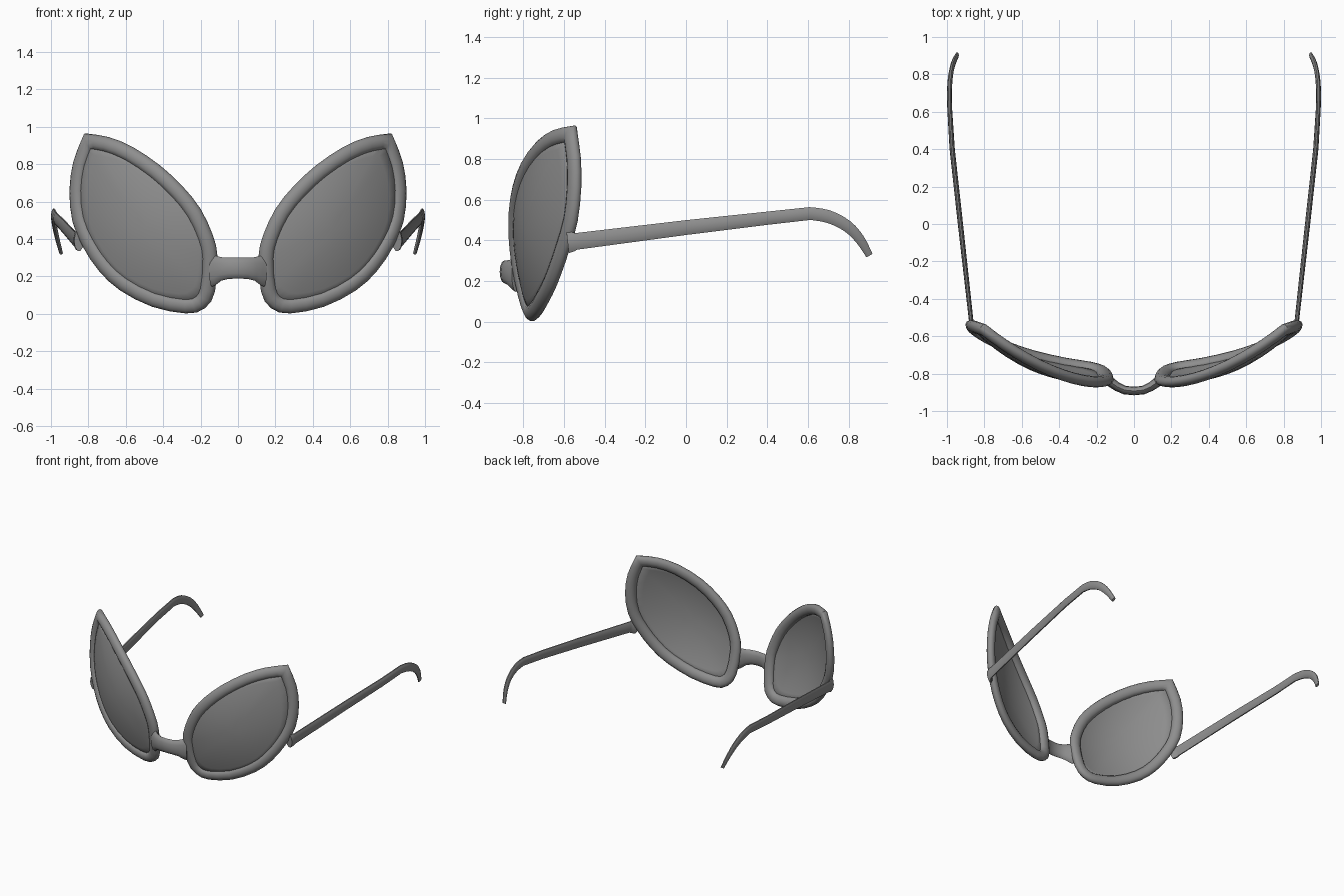
import bpy, bmesh, math
from mathutils import Vector as V

old = bpy.data.objects.get("Cube")
if old:
    bpy.data.objects.remove(old, do_unlink=True)

# One plain grey for everything
grey = bpy.data.materials.new("plain_grey")
grey.use_nodes = True
colour = (0.27, 0.27, 0.27, 1)
grey.diffuse_color = colour
bsdf = grey.node_tree.nodes["Principled BSDF"]
bsdf.inputs["Base Color"].default_value = colour
bsdf.inputs["Roughness"].default_value = 0.6


def finish(name, bm, angle=45):
    """Turn a bmesh into a smooth-shaded object."""
    bmesh.ops.recalc_face_normals(bm, faces=bm.faces)
    me = bpy.data.meshes.new(name)
    bm.to_mesh(me)
    bm.free()
    me.materials.append(grey)
    ob = bpy.data.objects.new(name, me)
    bpy.context.collection.objects.link(ob)
    bpy.ops.object.select_all(action='DESELECT')
    ob.select_set(True)
    bpy.context.view_layer.objects.active = ob
    bpy.ops.object.shade_smooth_by_angle(angle=math.radians(angle))
    return ob


def sweep(name, sections, side=1, closed=False, n=12):
    """Skin elliptical sections given as (centre, half axis, half axis)."""
    bm = bmesh.new()
    rings = []
    for c, u, v in sections:
        ring = []
        for i in range(n):
            a = 2 * math.pi * i / n
            p = c + u * math.cos(a) + v * math.sin(a)
            ring.append(bm.verts.new((p.x * side, p.y, p.z)))
        rings.append(ring)
    pairs = list(zip(rings, rings[1:]))
    if closed:
        pairs.append((rings[-1], rings[0]))
    else:
        bm.faces.new(rings[0])
        bm.faces.new(rings[-1])
    for a, b in pairs:
        for i in range(n):
            j = (i + 1) % n
            bm.faces.new((a[i], a[j], b[j], b[i]))
    return finish(name, bm)


def smooth_path(pts, steps):
    """Catmull-Rom curve through tuples of any length."""
    out = []
    for i in range(len(pts) - 1):
        p0, p1, p2, p3 = (pts[max(i - 1, 0)], pts[i], pts[i + 1],
                          pts[min(i + 2, len(pts) - 1)])
        for k in range(steps):
            t = k / steps
            out.append(tuple(
                0.5 * (2 * b + (c - a) * t + (2 * a - 5 * b + 4 * c - d) * t * t
                       + (3 * b - a - 3 * c + d) * t ** 3)
                for a, b, c, d in zip(p0, p1, p2, p3)))
    out.append(tuple(pts[-1]))
    return out


# Wrapped shell that carries both rim and lens
WRAP, CX, CZ, RISE = 1.135, .10, .55, 1.7


def shell(x, z):
    return V((x, -.85 + WRAP - math.sqrt(WRAP ** 2 - (x - CX) ** 2)
              + (z - CZ) ** 2 / (2 * RISE), z))


def shell_front(p):
    slope = (p.x - CX) / math.sqrt(WRAP ** 2 - (p.x - CX) ** 2)
    return V((slope, -1, (p.z - CZ) / RISE)).normalized()


# Rim centre line (x, z), from the pointed tip down the outer side and back
TIP = (.80, .922)
RIM = [TIP, (.845, .805), (.865, .66), (.85, .505), (.795, .374),
       (.715, .255), (.61, .158), (.448, .075), (.28, .042), (.203, .062),
       (.163, .13), (.15, .30), (.174, .41), (.235, .54), (.325, .653),
       (.44, .76), (.58, .855), (.70, .905), TIP]
rim_path = [shell(*p) for p in smooth_path(RIM, 2)[:-1]]


def rim_sections():
    out = []
    for i, p in enumerate(rim_path):
        d0 = (p - rim_path[i - 1]).normalized()
        d1 = (rim_path[(i + 1) % len(rim_path)] - p).normalized()
        front = shell_front(p)
        across = front.cross(d0 + d1).normalized()
        miter = 1 / max(.6, math.cos(d0.angle(d1) / 2))
        out.append((p, across * .041 * miter, front * .03))
    return out


def lens(name, side):
    """Domed sheet spanning the rim, made of concentric loops."""
    bm = bmesh.new()
    cx, cz = .50, .45

    def point(x, z, t):
        q = shell(x, z)
        return bm.verts.new((q.x * side, q.y - .02 * (1 - t * t), q.z))

    loops = [[point(cx + (p.x - cx) * k / 6, cz + (p.z - cz) * k / 6, k / 6)
              for p in rim_path] for k in range(1, 7)]
    hub = point(cx, cz, 0)
    m = len(rim_path)
    for i in range(m):
        j = (i + 1) % m
        bm.faces.new((hub, loops[0][i], loops[0][j]))
        for a, b in zip(loops, loops[1:]):
            bm.faces.new((a[i], b[i], b[j], a[j]))
    mod = finish(name, bm).modifiers.new("thickness", 'SOLIDIFY')
    mod.thickness = .012
    mod.offset = 0


# Temple arm: x, y, z, half width, half height; hooks down behind the ear
ARM_HINGE = [(.850, -.582, .39, .026, .056), (.864, -.555, .393, .016, .050),
             (.868, -.54, .395, .012, .043)]
ARM_BAR = [(.928, 0, .463, .014, .038), (.972, .40, .509, .014, .034),
           (.985, .61, .532, .013, .033)]
ARM_HOOK = smooth_path([(.985, .61, .532, .013, .033), (.987, .70, .517, .013, .033),
                        (.981, .79, .472, .013, .030), (.967, .855, .405, .012, .025),
                        (.946, .902, .325, .010, .018)], 3)[1:]
arm_pts = ARM_HINGE + ARM_BAR + ARM_HOOK


def arm_sections():
    out = []
    for i, p in enumerate(arm_pts):
        a, b = arm_pts[max(i - 1, 0)], arm_pts[min(i + 1, len(arm_pts) - 1)]
        d = V((0, b[1] - a[1], b[2] - a[2])).normalized()
        out.append((V(p[:3]), V((p[3], 0, 0)), V((0, -d.z, d.y)) * p[4]))
    return out


for side, label in ((1, "left"), (-1, "right")):
    sweep(label + "_rim", rim_sections(), side, closed=True)
    lens(label + "_lens", side)
    sweep(label + "_arm", arm_sections(), side, n=10)

# Nose bridge: x, y, z, half thickness, half height; flares into the rims
half = [(0, -.893, .245, .023, .056), (.05, -.888, .244, .023, .057),
        (.09, -.870, .240, .024, .063), (.118, -.850, .233, .026, .078),
        (.14, -.835, .229, .026, .084)]
bridge = [(-x, y, z, w, h) for x, y, z, w, h in half[:0:-1]] + half
sections = []
for i, p in enumerate(bridge):
    a, b = bridge[max(i - 1, 0)], bridge[min(i + 1, len(bridge) - 1)]
    d = V((b[0] - a[0], b[1] - a[1], 0)).normalized()
    sections.append((V(p[:3]), V((-d.y, d.x, 0)) * p[3], V((0, 0, p[4]))))
sweep("nose_bridge", sections)
